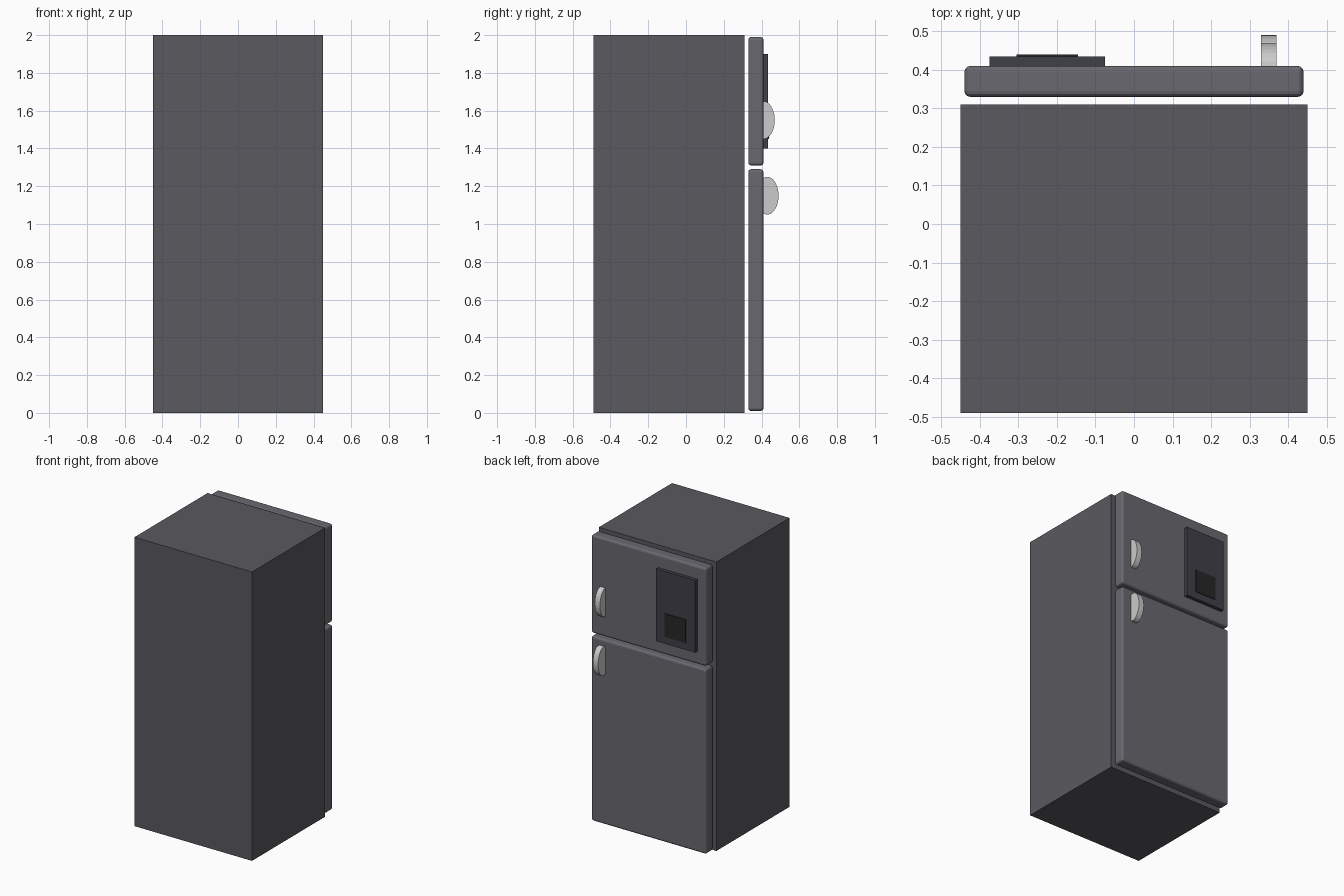
import bpy
import math

if "Cube" in bpy.data.objects:
    bpy.data.objects.remove(bpy.data.objects["Cube"])


def material(name, r, g, b):
    m = bpy.data.materials.new(name)
    m.diffuse_color = (r, g, b, 1)
    m.use_nodes = True
    m.node_tree.nodes["Principled BSDF"].inputs["Base Color"].default_value = m.diffuse_color
    return m


steel = material("dark_steel", 0.10, 0.10, 0.115)
door_steel = material("door_steel", 0.14, 0.14, 0.16)
panel_dark = material("panel_dark", 0.05, 0.05, 0.065)
black = material("black", 0.02, 0.02, 0.02)
chrome = material("light_metal", 0.6, 0.6, 0.6)


def box(name, x, y, z, mat, bevel=0):
    """Box from (min, max) ranges, with optional rounded edges."""
    bpy.ops.mesh.primitive_cube_add(
        size=1, location=[(a + b) / 2 for a, b in (x, y, z)])
    ob = bpy.context.object
    ob.name = name
    ob.scale = [b - a for a, b in (x, y, z)]
    bpy.ops.object.transform_apply(location=False, rotation=False, scale=True)
    ob.data.materials.append(mat)
    if bevel:
        mod = ob.modifiers.new("rounded_edges", 'BEVEL')
        mod.width = bevel
        mod.segments = 3
    return ob


def handle(name, y, z):
    """Elliptical disc half sunk into the door."""
    bpy.ops.mesh.primitive_cylinder_add(
        vertices=32, radius=0.1, depth=0.04,
        location=(0.35, y, z), rotation=(0, math.pi / 2, 0))
    ob = bpy.context.object
    ob.name = name
    bpy.ops.object.transform_apply(location=False, rotation=True, scale=True)
    ob.scale = (1, 0.6, 1)
    bpy.ops.object.transform_apply(location=False, rotation=False, scale=True)
    ob.data.materials.append(chrome)


# Cabinet
box("cabinet", (-0.45, 0.45), (-0.49, 0.31), (0, 2), steel)

# Doors, standing slightly off the cabinet
box("freezer_door", (-0.44, 0.44), (0.33, 0.41), (1.31, 1.99), door_steel, 0.015)
box("fridge_door", (-0.44, 0.44), (0.33, 0.41), (0.01, 1.29), door_steel, 0.015)

# Water dispenser
box("dispenser_panel", (-0.375, -0.075), (0.40, 0.435), (1.40, 1.90), panel_dark)
box("dispenser_bay", (-0.305, -0.145), (0.42, 0.44), (1.45, 1.61), black)

# Handles
handle("freezer_handle", 0.41, 1.55)
handle("fridge_handle", 0.43, 1.15)
